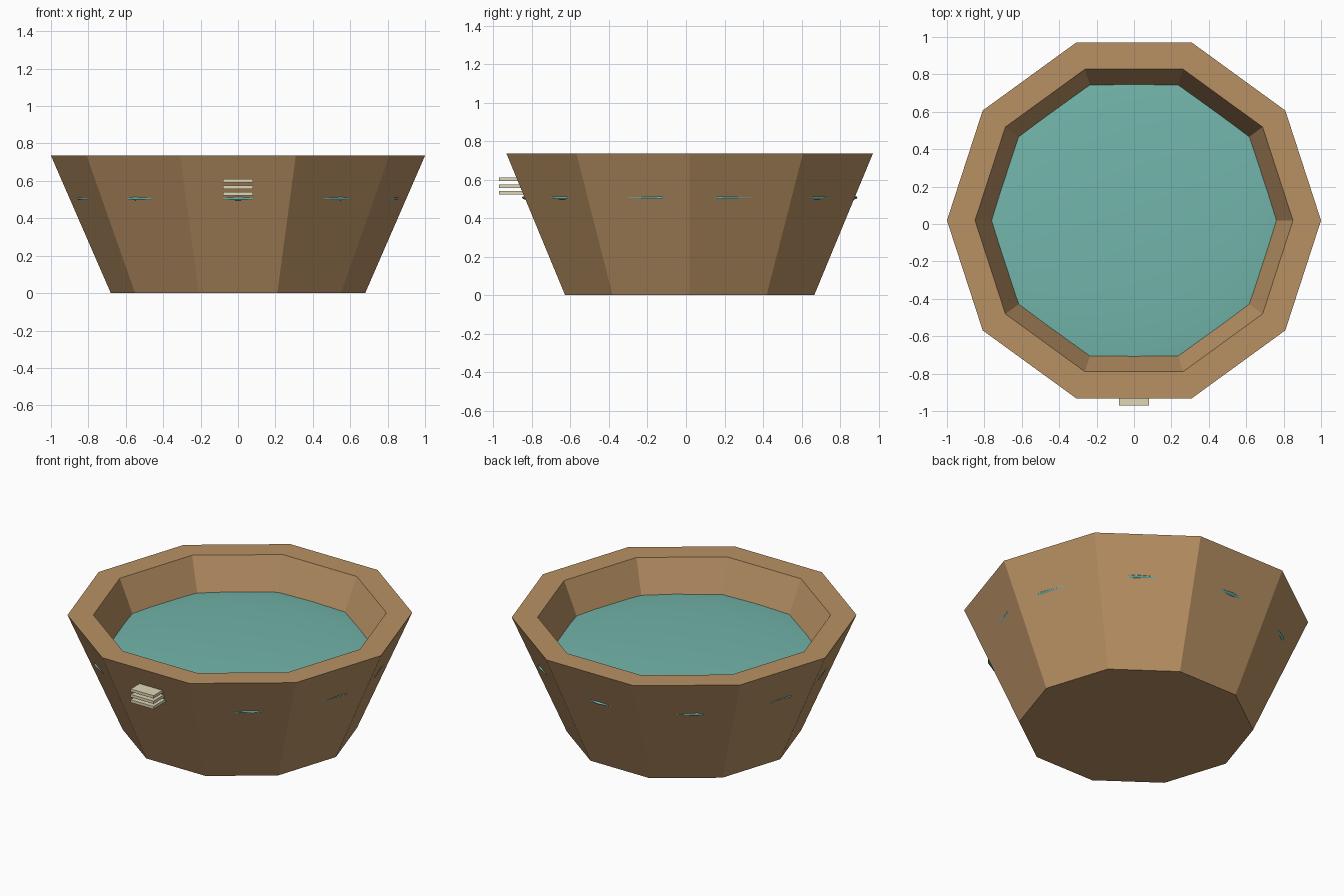
import bpy, bmesh, math

cube = bpy.data.objects.get("Cube")
if cube:
    bpy.data.objects.remove(cube)

CY = 0.019           # tub centre, offset so the slabs balance the footprint
WATER_Z = 0.506


def make_material(name, srgb):
    rgb = [((c / 255 + 0.055) / 1.055) ** 2.4 for c in srgb]
    mat = bpy.data.materials.new(name)
    mat.use_nodes = True
    mat.diffuse_color = (*rgb, 1)
    mat.node_tree.nodes["Principled BSDF"].inputs["Base Color"].default_value = (*rgb, 1)
    return mat


wood = make_material("warm wood", (184, 145, 100))
teal = make_material("teal water", (114, 181, 170))
cream = make_material("pale cream", (223, 215, 182))


def finish(name, bm, mat):
    mesh = bpy.data.meshes.new(name)
    bm.to_mesh(mesh)
    bm.free()
    mesh.materials.append(mat)
    obj = bpy.data.objects.new(name, mesh)
    bpy.context.collection.objects.link(obj)
    return obj


def ring(bm, radius, z, sides, start=0.0):
    step = math.tau / sides
    return [bm.verts.new((radius * math.cos(start + i * step),
                          CY + radius * math.sin(start + i * step), z))
            for i in range(sides)]


def lathe(bm, profile, sides, start=0.0):
    """Join rings of (radius, z) into a closed solid with flat end caps."""
    rings = [ring(bm, r, z, sides, start) for r, z in profile]
    bm.faces.new(rings[0])
    bm.faces.new(rings[-1])
    for low, high in zip(rings, rings[1:]):
        for i in range(sides):
            j = (i + 1) % sides
            bm.faces.new((low[i], low[j], high[j], high[i]))
    bmesh.ops.recalc_face_normals(bm, faces=bm.faces)


# Ten-sided tub: outer wall, flat rim, inner wall and floor
bm = bmesh.new()
lathe(bm, [(0.68, 0.0), (1.0, 0.735), (0.85, 0.735), (0.565, 0.08)], 10)
finish("tub", bm, wood)

# Water: a flattened ball whose widest edge just pokes through the wall
bm = bmesh.new()
angles = [math.radians(a) for a in range(-85, 86, 10)]
angles.insert(len(angles) // 2, 0.0)
lathe(bm, [(0.871 * math.cos(a), WATER_Z + 0.056 * math.sin(a)) for a in angles],
      18, math.pi / 2)
for face in bm.faces:
    face.smooth = True
finish("water", bm, teal)

# Three small slabs stacked on the front wall
for i, name in enumerate(("lower_slab", "middle_slab", "upper_slab")):
    bm = bmesh.new()
    bmesh.ops.create_cube(bm, size=1)
    bmesh.ops.scale(bm, vec=(0.162, 0.16, 0.018), verts=bm.verts)
    bmesh.ops.translate(bm, vec=(0, -0.89, 0.532 + i * 0.0345), verts=bm.verts)
    finish(name, bm, cream)
